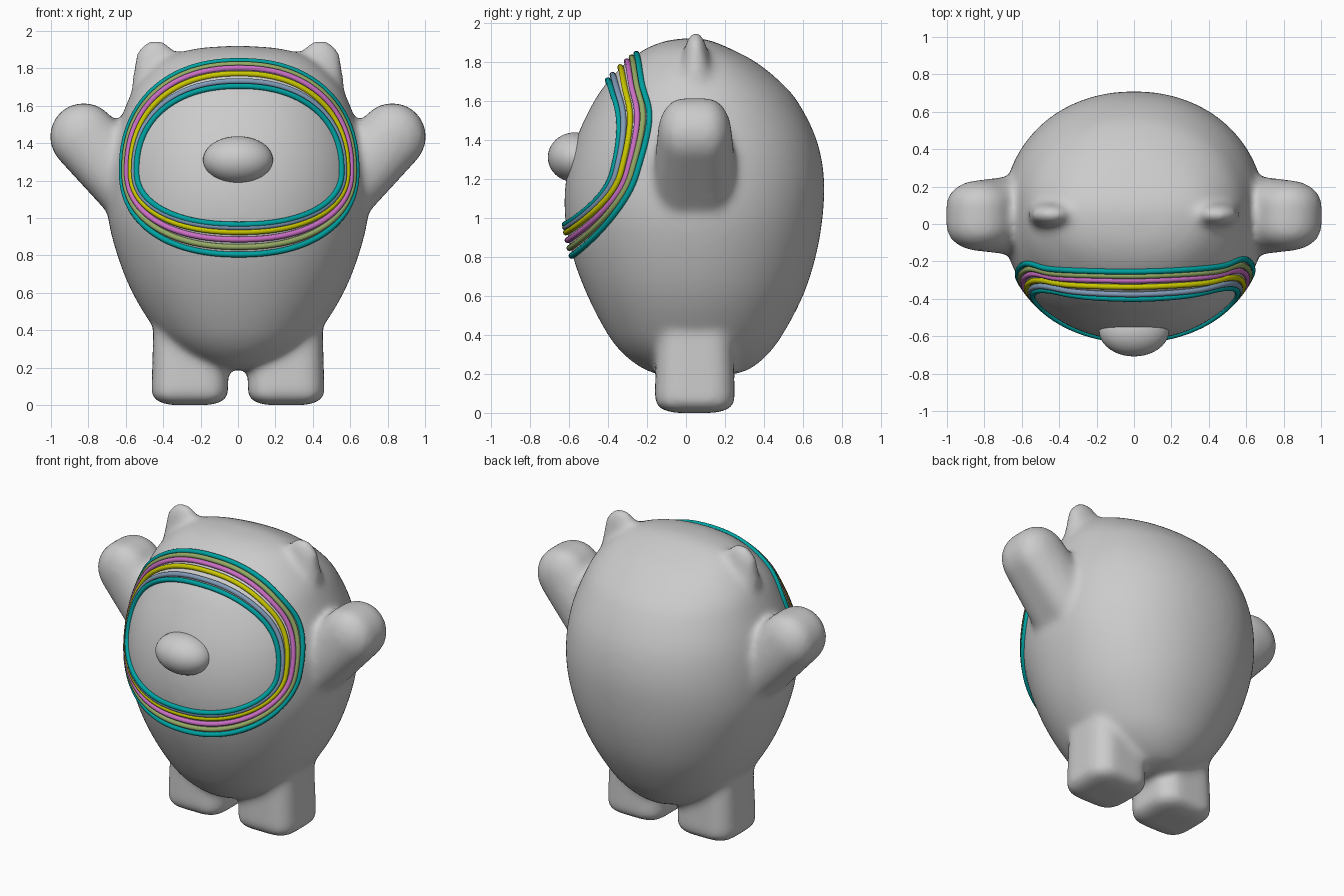
import bpy
import bmesh
from math import sin, cos, pi
from mathutils import Vector

cube = bpy.data.objects.get("Cube")
if cube:
    bpy.data.objects.remove(cube, do_unlink=True)


def material(name, rgb):
    m = bpy.data.materials.new(name)
    m.use_nodes = True
    m.diffuse_color = (*rgb, 1)
    m.node_tree.nodes["Principled BSDF"].inputs["Base Color"].default_value = (*rgb, 1)
    return m


GREY = material("soft grey", (0.6, 0.6, 0.6))
TEAL = material("teal", (0.0, 0.36, 0.36))
OLIVE = material("olive green", (0.3, 0.4, 0.13))
PINK = material("orchid pink", (0.6, 0.16, 0.56))
YELLOW = material("yellow", (0.6, 0.58, 0.0))
BLUE = material("dusty blue", (0.22, 0.33, 0.48))

# Torso profile: height, half width, front y, back y
PROFILE = [
    (0.19, 0.08, -0.12, 0.22), (0.22, 0.20, -0.21, 0.32), (0.30, 0.34, -0.32, 0.42),
    (0.40, 0.44, -0.40, 0.495), (0.60, 0.565, -0.505, 0.60), (0.80, 0.645, -0.58, 0.665),
    (1.00, 0.695, -0.62, 0.70), (1.20, 0.70, -0.615, 0.708), (1.40, 0.67, -0.565, 0.67),
    (1.60, 0.60, -0.47, 0.57), (1.70, 0.55, -0.40, 0.48), (1.80, 0.46, -0.30, 0.355),
    (1.87, 0.36, -0.20, 0.22), (1.91, 0.20, -0.09, 0.12), (1.92, 0.05, 0.0, 0.07)]
MID_Y = 0.045
POWER = 2.1


def slope(i, k):
    a, b = PROFILE[max(i - 1, 0)], PROFILE[min(i + 1, len(PROFILE) - 1)]
    return (b[k] - a[k]) / (b[0] - a[0])


def section(z):
    """Half width, front y and back y of the torso at height z."""
    i = 0
    while i < len(PROFILE) - 2 and z > PROFILE[i + 1][0]:
        i += 1
    a, b = PROFILE[i], PROFILE[i + 1]
    h = b[0] - a[0]
    t = (z - a[0]) / h
    s = t * t * (3 - 2 * t)
    return [a[k] + (b[k] - a[k]) * s
            + h * t * (1 - t) * ((1 - t) * slope(i, k) - t * slope(i + 1, k))
            for k in (1, 2, 3)]


def rounded(angle, power):
    c, s = cos(angle), sin(angle)
    return (abs(c) ** (2 / power) * (1 if c > 0 else -1),
            abs(s) ** (2 / power) * (1 if s > 0 else -1))


def add_torso(bm, sides=72):
    loops = []
    for a, b in zip(PROFILE, PROFILE[1:]):
        for step in range(3):
            z = a[0] + (b[0] - a[0]) * step / 3
            loops.append(z)
    loops.append(PROFILE[-1][0])
    rings = []
    for z in loops:
        rx, front, back = section(z)
        ring = []
        for n in range(sides):
            u, v = rounded(2 * pi * n / sides, POWER)
            ry = back - MID_Y if v > 0 else MID_Y - front
            ring.append(bm.verts.new((rx * u, MID_Y + ry * v, z)))
        rings.append(ring)
    for lo, hi in zip(rings, rings[1:]):
        for n in range(sides):
            m = (n + 1) % sides
            bm.faces.new((lo[n], lo[m], hi[m], hi[n]))
    bm.faces.new(rings[0][::-1])
    bm.faces.new(rings[-1])


def add_hull(bm, blobs):
    """Convex skin around a list of (centre, radii) ellipsoids."""
    tmp = bmesh.new()
    for centre, radii in blobs:
        new = bmesh.ops.create_uvsphere(tmp, u_segments=24, v_segments=14, radius=1)["verts"]
        for v in new:
            v.co = Vector(centre) + Vector([p * r for p, r in zip(v.co, radii)])
    points = [v.co.copy() for v in tmp.verts]
    tmp.free()
    verts = [bm.verts.new(p) for p in points]
    bmesh.ops.convex_hull(bm, input=verts)
    bmesh.ops.delete(bm, geom=[v for v in bm.verts if not v.link_faces], context="VERTS")


bm = bmesh.new()
add_torso(bm)
for side in (1, -1):
    # raised arm
    add_hull(bm, [((side * x, MID_Y + dy * d, z), r)
                  for x, z, d, r in ((0.825, 1.435, 0.06, (0.18, 0.13, 0.18)),
                                     (0.57, 1.15, 0.07, (0.175, 0.15, 0.175)))
                  for dy in (1, -1)])
    # leg with a flat rounded foot
    add_hull(bm, [((side * (0.257 + dx * w), MID_Y + dy * w, z), (0.12, 0.12, 0.065))
                  for z, w in ((0.065, 0.085), (0.42, 0.075))
                  for dx in (1, -1) for dy in (1, -1)])
    # ear, tapering down into the side of the head
    add_hull(bm, [((side * 0.44, 0.05, 1.83), (0.115, 0.06, 0.125)),
                  ((side * 0.46, 0.05, 1.70), (0.11, 0.09, 0.12))])
bmesh.ops.recalc_face_normals(bm, faces=bm.faces)
mesh = bpy.data.meshes.new("body_with_limbs")
bm.to_mesh(mesh)
bm.free()
mesh.materials.append(GREY)
body = bpy.data.objects.new("body_with_limbs", mesh)
bpy.context.collection.objects.link(body)

# Fuse the limbs and soften the joins
fuse = body.modifiers.new("fuse", "REMESH")
fuse.mode = "VOXEL"
fuse.voxel_size = 0.02
fuse.use_smooth_shade = True
soften = body.modifiers.new("soften", "SMOOTH")
soften.factor = 0.5
soften.iterations = 16

# Snout
bpy.ops.mesh.primitive_uv_sphere_add(segments=40, ring_count=24, radius=1,
                                     location=(0, -0.57, 1.31))
snout = bpy.context.object
snout.name = "snout"
snout.scale = (0.187, 0.138, 0.127)
snout.data.materials.append(GREY)
bpy.ops.object.shade_smooth()


def hood_cord(name, top, bottom, half, mat, count=120):
    """Cord around the face that follows the torso surface."""
    middle = 1.25
    curve = bpy.data.curves.new(name, "CURVE")
    curve.dimensions = "3D"
    curve.bevel_depth = 0.0155
    curve.bevel_resolution = 3
    spline = curve.splines.new("POLY")
    spline.points.add(count - 1)
    spline.use_cyclic_u = True
    for n, p in enumerate(spline.points):
        u, v = rounded(2 * pi * n / count, 2.25)
        x = 0.006 + half * u
        z = middle + v * (top - middle if v > 0 else middle - bottom)
        rx, front, _ = section(z)
        inside = max(0, 1 - abs(x / rx) ** POWER)
        y = MID_Y - (MID_Y - front) * inside ** (1 / POWER) - 0.005
        p.co = (x, y, z, 1)
    curve.materials.append(mat)
    ob = bpy.data.objects.new(name, curve)
    bpy.context.collection.objects.link(ob)


# Coloured cords from the outside in
hood_cord("outer_cord", 1.84, 0.805, 0.628, TEAL)
hood_cord("olive_cord", 1.822, 0.845, 0.614, OLIVE)
hood_cord("pink_cord", 1.802, 0.885, 0.60, PINK)
hood_cord("yellow_cord", 1.772, 0.925, 0.58, YELLOW)
hood_cord("blue_cord", 1.732, 0.95, 0.562, BLUE)
hood_cord("inner_cord", 1.705, 0.965, 0.548, TEAL)
